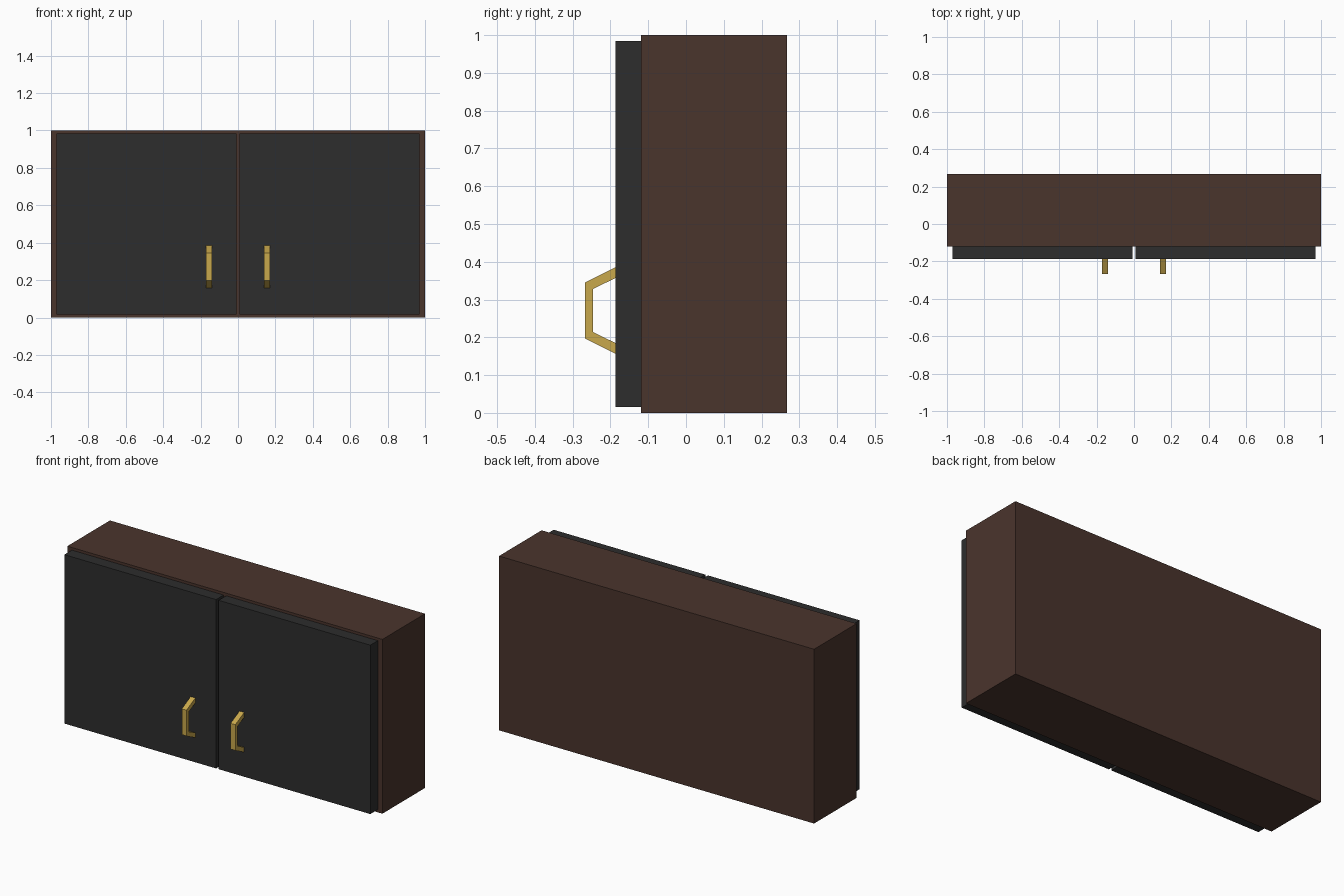
import bpy, bmesh

if "Cube" in bpy.data.objects:
    bpy.data.objects.remove(bpy.data.objects["Cube"])


def material(name, rgb):
    m = bpy.data.materials.new(name)
    m.diffuse_color = (*rgb, 1.0)
    m.use_nodes = True
    m.node_tree.nodes["Principled BSDF"].inputs["Base Color"].default_value = m.diffuse_color
    return m


brown = material("dark_brown_wood", (0.0685, 0.0345, 0.0255))
charcoal = material("charcoal_door", (0.0262, 0.0262, 0.0262))
gold = material("brushed_gold", (0.584, 0.392, 0.0723))


def extrude_yz(name, profile, x0, x1, mat):
    """Extrude a closed (y, z) profile along x."""
    bm = bmesh.new()
    face = bm.faces.new([bm.verts.new((x0, y, z)) for y, z in profile])
    geom = bmesh.ops.extrude_face_region(bm, geom=[face])["geom"]
    verts = [g for g in geom if isinstance(g, bmesh.types.BMVert)]
    bmesh.ops.translate(bm, verts=verts, vec=(x1 - x0, 0, 0))
    bmesh.ops.recalc_face_normals(bm, faces=bm.faces)
    mesh = bpy.data.meshes.new(name)
    bm.to_mesh(mesh)
    bm.free()
    mesh.materials.append(mat)
    obj = bpy.data.objects.new(name, mesh)
    bpy.context.collection.objects.link(obj)
    return obj


def rect(y0, y1, z0, z1):
    return [(y0, z0), (y1, z0), (y1, z1), (y0, z1)]


# Cabinet body
extrude_yz("cabinet_body", rect(-0.119, 0.267, 0.0, 1.0), -1.0, 1.0, brown)

# Angled bracket pull: outer outline, then inner outline back up
handle = [(-0.187, 0.385), (-0.267, 0.345), (-0.267, 0.197), (-0.187, 0.157),
          (-0.187, 0.185), (-0.246, 0.214), (-0.246, 0.328), (-0.187, 0.357)]

# Door and handle on each side
for side, s in (("left", -1), ("right", 1)):
    extrude_yz(side + "_door", rect(-0.187, -0.119, 0.016, 0.985),
               s * 0.008, s * 0.971, charcoal)
    extrude_yz(side + "_handle", handle, s * 0.14, s * 0.17, gold)
